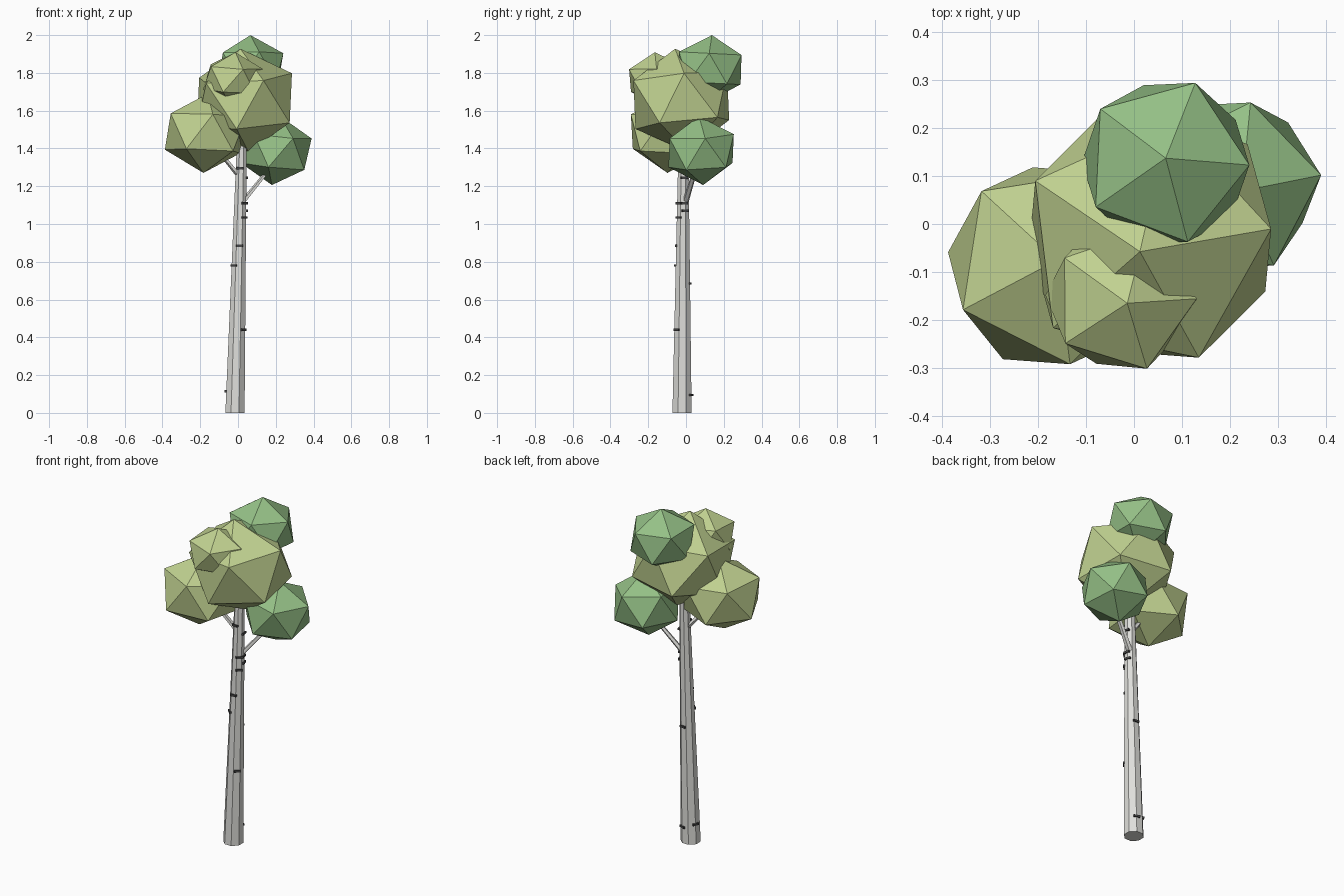
import bpy, bmesh, math
from mathutils import Vector, Matrix

if "Cube" in bpy.data.objects:
    bpy.data.objects.remove(bpy.data.objects["Cube"])


def material(name, rgb):
    m = bpy.data.materials.new(name)
    m.diffuse_color = (*rgb, 1)
    m.use_nodes = True
    m.node_tree.nodes["Principled BSDF"].inputs["Base Color"].default_value = m.diffuse_color
    return m


BARK = material("pale_bark", (0.74, 0.74, 0.71))
DARK = material("dark_bark", (0.06, 0.06, 0.06))
LIME = material("yellow_green_leaves", (0.53, 0.64, 0.28))
GREEN = material("green_leaves", (0.30, 0.53, 0.24))


def finish(bm, name, mat):
    bmesh.ops.recalc_face_normals(bm, faces=bm.faces)
    me = bpy.data.meshes.new(name)
    bm.to_mesh(me)
    bm.free()
    me.materials.append(mat)
    ob = bpy.data.objects.new(name, me)
    bpy.context.collection.objects.link(ob)
    return ob


def frame(up, side):
    z = Vector(up).normalized()
    y = z.cross(Vector(side)).normalized()
    return Matrix((y.cross(z), y, z)).transposed()


def limb(name, rings, sides, mat):
    """Tapered pole through horizontal rings (x, y, z, radius)."""
    bm = bmesh.new()
    loops = []
    for x, y, z, r in rings:
        loops.append([bm.verts.new((x + r * math.cos(a), y + r * math.sin(a), z))
                      for a in (math.tau * (i + 0.5) / sides for i in range(sides))])
    for lo, hi in zip(loops, loops[1:]):
        for i in range(sides):
            j = (i + 1) % sides
            bm.faces.new((lo[i], lo[j], hi[j], hi[i]))
    bm.faces.new(loops[0])
    bm.faces.new(loops[-1])
    return finish(bm, name, mat)


def leaf_clump(name, centre, r, rz, up, side, mat):
    """Icosahedron turned so one corner points up and a neighbour points to side."""
    bm = bmesh.new()
    bmesh.ops.create_icosphere(bm, subdivisions=1, radius=1)
    top = max(bm.verts, key=lambda v: v.co.z)
    near = top.link_edges[0].other_vert(top)
    rot = frame(up, side) @ frame(top.co, near.co).transposed()
    for v in bm.verts:
        p = rot @ v.co
        v.co = Vector(centre) + Vector((p.x * r, p.y * r, p.z * rz))
    finish(bm, name, mat)


# trunk, leaning slightly
BASE = (-0.016, -0.021, 0.0, 0.055)
TOP = (0.028, -0.012, 1.75, 0.022)
limb("trunk", [BASE, TOP], 8, BARK)

# branches
for name, a, b in [
    ("right_branch", (0.02, -0.005, 1.11), (0.19, 0.06, 1.32)),
    ("left_branch", (0.01, -0.015, 1.25), (-0.13, -0.06, 1.42)),
    ("upper_branch", (0.02, -0.01, 1.5), (0.07, 0.10, 1.78)),
]:
    limb(name, [(*a, 0.018), (*b, 0.012)], 5, BARK)

# dark bark marks: height, angle round the trunk
for i, (z, deg) in enumerate([
        (0.095, 70), (0.115, 160), (0.44, -42), (0.685, 85), (0.78, -130),
        (0.885, -88), (1.035, -45), (1.07, 20), (1.11, -45), (1.11, 12),
        (1.245, 10), (1.295, -100)]):
    cx, cy, _, r = (p + (q - p) * z / 1.75 for p, q in zip(BASE, TOP))
    r *= 0.95
    a = math.radians(deg)
    bm = bmesh.new()
    bmesh.ops.create_cube(bm, size=1, matrix=(
        Matrix.Translation((cx + r * math.cos(a), cy + r * math.sin(a), z))
        @ Matrix.Rotation(a, 4, 'Z') @ Matrix.Diagonal((0.012, 0.036, 0.012, 1))))
    finish(bm, f"bark_mark_{i + 1}", DARK)

# leaf clumps
leaf_clump("main_leaves", (0.034, -0.025, 1.655), 0.295, 0.275,
           (-0.02, -0.03, 0.27), (0.25, 0.02, 0.10), LIME)
leaf_clump("left_leaves", (-0.172, -0.087, 1.48), 0.238, 0.21,
           (0.01, 0.01, 0.21), (-0.19, -0.095, 0.10), LIME)
leaf_clump("front_leaves", (-0.027, -0.152, 1.768), 0.170, 0.142,
           (0.01, -0.01, 0.13), (-0.125, -0.105, 0.09), LIME)
leaf_clump("right_leaves", (0.202, 0.08, 1.388), 0.202, 0.183,
           (0.02, -0.01, 0.18), (0.175, 0.02, 0.07), GREEN)
leaf_clump("top_leaves", (0.066, 0.126, 1.825), 0.195, 0.175,
           (0.0, 0.01, 0.175), (0.16, -0.003, 0.08), GREEN)
